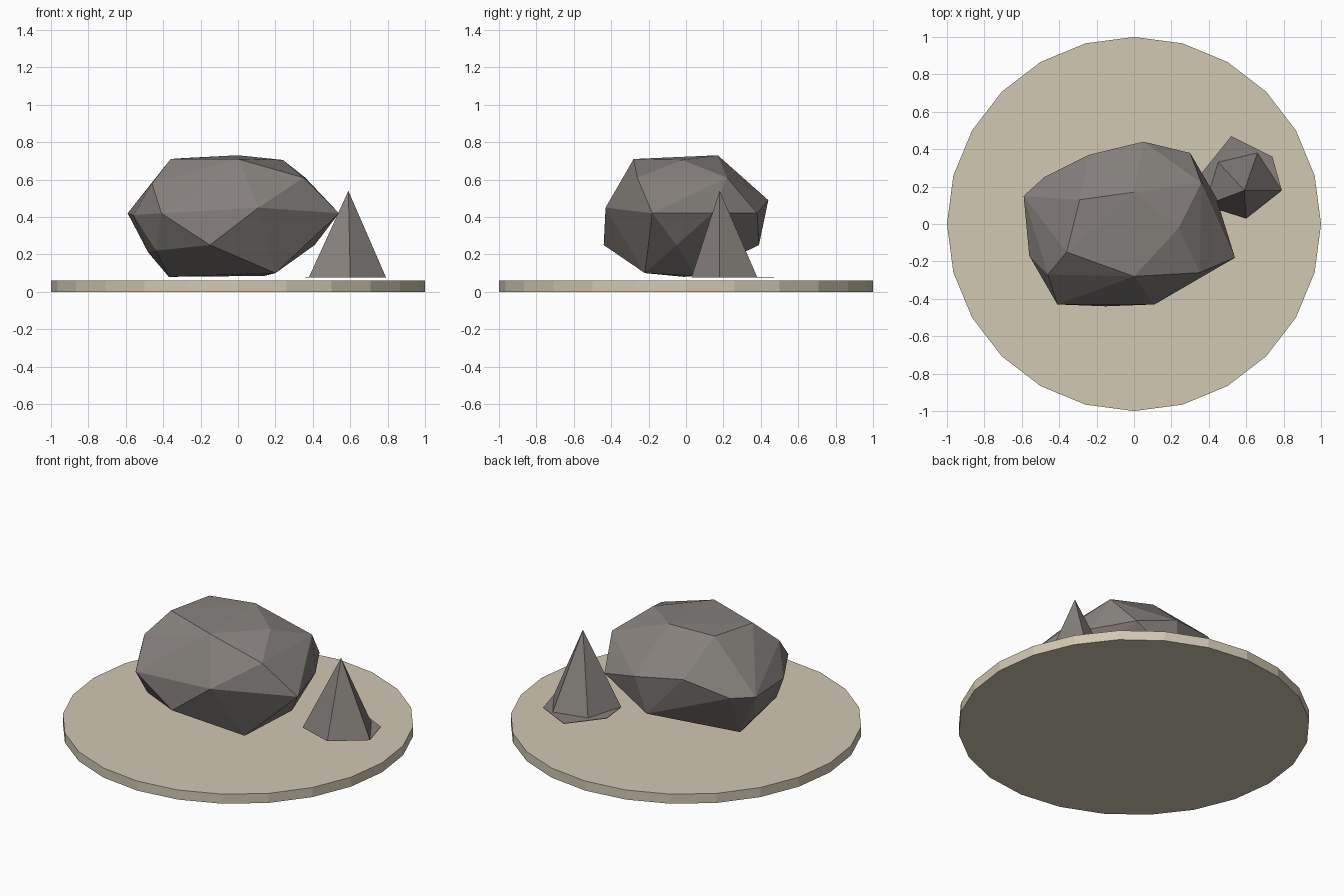
import bpy, bmesh, math

if "Cube" in bpy.data.objects:
    bpy.data.objects.remove(bpy.data.objects["Cube"])


def material(name, color):
    m = bpy.data.materials.new(name)
    m.diffuse_color = (*color, 1)
    m.use_nodes = True
    m.node_tree.nodes["Principled BSDF"].inputs["Base Color"].default_value = m.diffuse_color
    return m


sand = material("sand", (0.64, 0.58, 0.45))
stone = material("grey stone", (0.235, 0.215, 0.2))


def finish(name, bm, mat):
    bmesh.ops.recalc_face_normals(bm, faces=bm.faces)
    mesh = bpy.data.meshes.new(name)
    bm.to_mesh(mesh)
    bm.free()
    mesh.materials.append(mat)
    obj = bpy.data.objects.new(name, mesh)
    bpy.context.collection.objects.link(obj)
    return obj


# sandy ground disc
bpy.ops.mesh.primitive_cylinder_add(vertices=24, radius=1, depth=0.06,
                                    location=(0, 0, 0.03))
disc = bpy.context.object
disc.name = "ground_disc"
disc.data.materials.append(sand)

# boulder: convex hull over its corner points
corners = [
    # crown
    (0, -0.28, 0.71), (0, 0.17, 0.73), (0.24, -0.02, 0.705),
    (-0.36, -0.15, 0.71), (-0.29, 0.13, 0.715),
    # shoulders
    (0.36, 0.22, 0.61), (0.35, -0.26, 0.61), (-0.46, -0.27, 0.58),
    (-0.24, 0.37, 0.52), (0.05, 0.44, 0.49),
    # waist
    (0.11, -0.43, 0.45), (-0.41, -0.43, 0.42), (0.54, -0.18, 0.42),
    (0.44, 0.14, 0.42), (0.30, 0.38, 0.42), (-0.48, 0.25, 0.42),
    (-0.59, 0.15, 0.42), (-0.56, -0.17, 0.41),
    # underside
    (-0.15, -0.44, 0.25), (-0.44, -0.27, 0.22), (-0.48, 0.0, 0.21),
    (0.41, -0.05, 0.25), (0.0, 0.39, 0.25), (0.20, -0.22, 0.10),
    (-0.37, -0.01, 0.08), (0.14, 0.05, 0.085),
]
bm = bmesh.new()
for c in corners:
    bm.verts.new(c)
bmesh.ops.convex_hull(bm, input=bm.verts)
finish("boulder", bm, stone)

# pointed stone: five-sided spike
base_z = 0.08
bm = bmesh.new()
tip = bm.verts.new((0.59, 0.18, 0.54))
ring = [bm.verts.new((x, y, base_z)) for x, y in
        [(0.79, 0.18), (0.66, 0.38), (0.45, 0.33), (0.38, 0.10), (0.60, 0.03)]]
for a, b in zip(ring, ring[1:] + ring[:1]):
    bm.faces.new((a, b, tip))
finish("spike_stone", bm, stone)

# thin flat base flake spreading behind the spike
outline = [(0.79, 0.18), (0.74, 0.36), (0.52, 0.47), (0.36, 0.27),
           (0.38, 0.10), (0.60, 0.03)]
bm = bmesh.new()
rows = [[bm.verts.new((x, y, z)) for x, y in outline]
        for z in (base_z - 0.003, base_z)]
bm.faces.new(rows[0][::-1])
bm.faces.new(rows[1])
for i in range(len(outline)):
    j = (i + 1) % len(outline)
    bm.faces.new((rows[0][i], rows[0][j], rows[1][j], rows[1][i]))
finish("spike_base", bm, stone)
